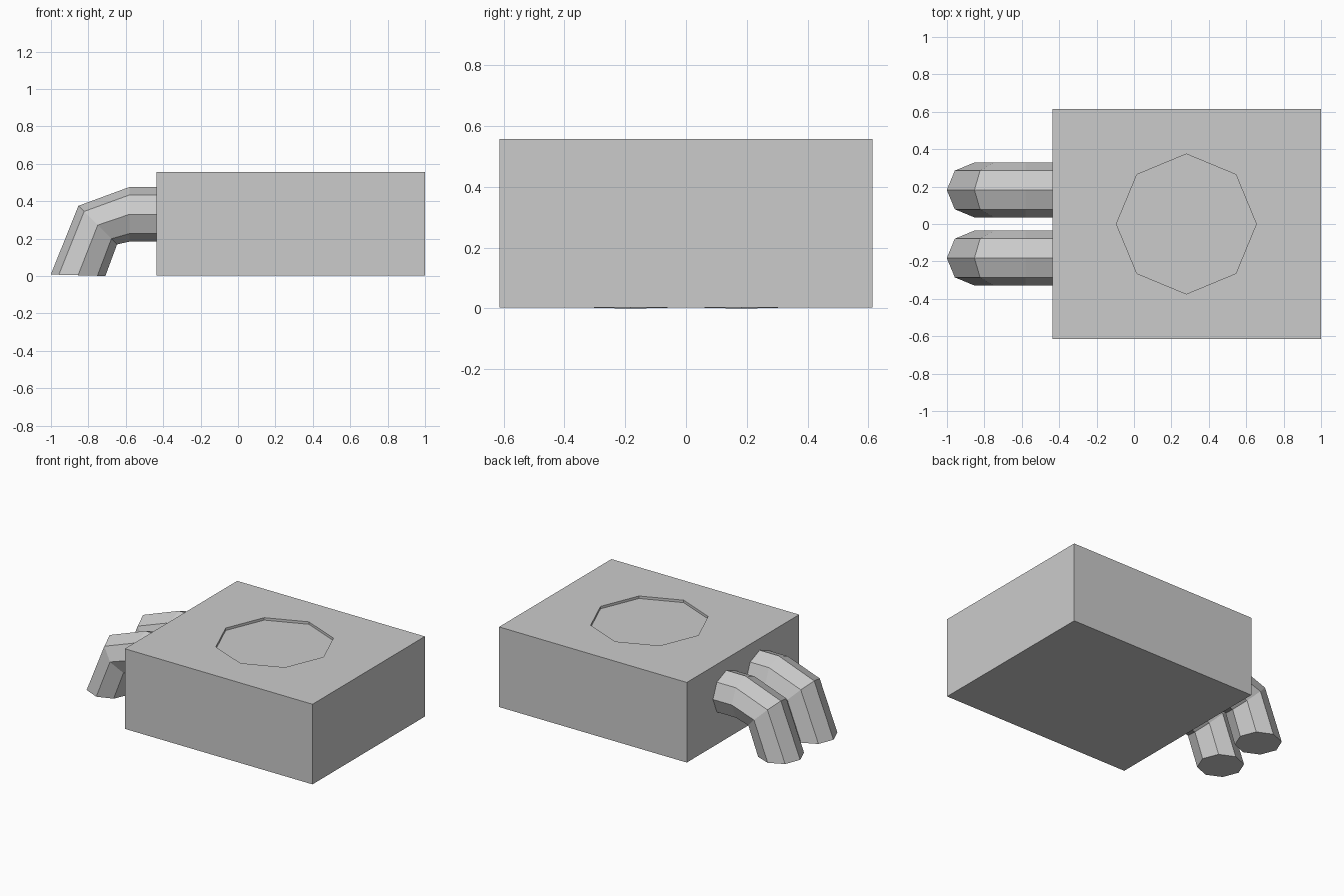
import bpy, bmesh
from math import sin, cos, radians, tau
from mathutils import Vector

if "Cube" in bpy.data.objects:
    bpy.data.objects.remove(bpy.data.objects["Cube"], do_unlink=True)

# One plain grey for everything
grey = bpy.data.materials.new("grey")
grey.use_nodes = True
colour = (0.6, 0.6, 0.6, 1)
grey.diffuse_color = colour
grey.node_tree.nodes["Principled BSDF"].inputs["Base Color"].default_value = colour


def make_object(name, bm):
    bmesh.ops.recalc_face_normals(bm, faces=bm.faces[:])
    mesh = bpy.data.meshes.new(name)
    bm.to_mesh(mesh)
    bm.free()
    mesh.materials.append(grey)
    obj = bpy.data.objects.new(name, mesh)
    bpy.context.collection.objects.link(obj)
    return obj


def tube(name, stations, radius, y=0, sides=8):
    """Capped tube; each station is x, z and the tilt of its ring from upright."""
    bm = bmesh.new()
    rings = []
    for x, z, tilt in stations:
        up = Vector((-sin(radians(tilt)), 0, cos(radians(tilt))))
        rings.append([bm.verts.new(Vector((x, y, z)) + radius * (
            up * cos(tau * i / sides) + Vector((0, sin(tau * i / sides), 0))))
            for i in range(sides)])
    for a, b in zip(rings, rings[1:]):
        for i in range(sides):
            j = (i + 1) % sides
            bm.faces.new((a[i], a[j], b[j], b[i]))
    bm.faces.new(rings[0])
    bm.faces.new(rings[-1])
    return make_object(name, bm)


# Main block
bm = bmesh.new()
bmesh.ops.create_cube(bm, size=1)
bmesh.ops.scale(bm, vec=(1.436, 1.228, 0.554), verts=bm.verts)
bmesh.ops.translate(bm, vec=(0.282, 0, 0.28), verts=bm.verts)
block = make_object("block", bm)

# Shallow octagonal recess in the top
bm = bmesh.new()
bmesh.ops.create_cone(bm, cap_ends=True, segments=8, radius1=0.374,
                      radius2=0.374, depth=0.2)
bmesh.ops.translate(bm, vec=(0.28, 0, 0.64), verts=bm.verts)
cutter = make_object("recess_cutter", bm)
cutter.hide_render = True
cutter.hide_viewport = True
cutter.display_type = 'WIRE'
cut = block.modifiers.new("recess", 'BOOLEAN')
cut.operation = 'DIFFERENCE'
cut.solver = 'EXACT'
cut.object = cutter

# Pair of bent pipes running from the block down to the ground
pipes = tube("bent_pipes", [(-0.43, 0.33, 0), (-0.58, 0.33, 0),
                            (-0.75, 0.272, 45), (-0.855, 0.004, 88.5)],
             0.146, y=0.182)
mirror = pipes.modifiers.new("pair", 'MIRROR')
mirror.use_axis = (False, True, False)
